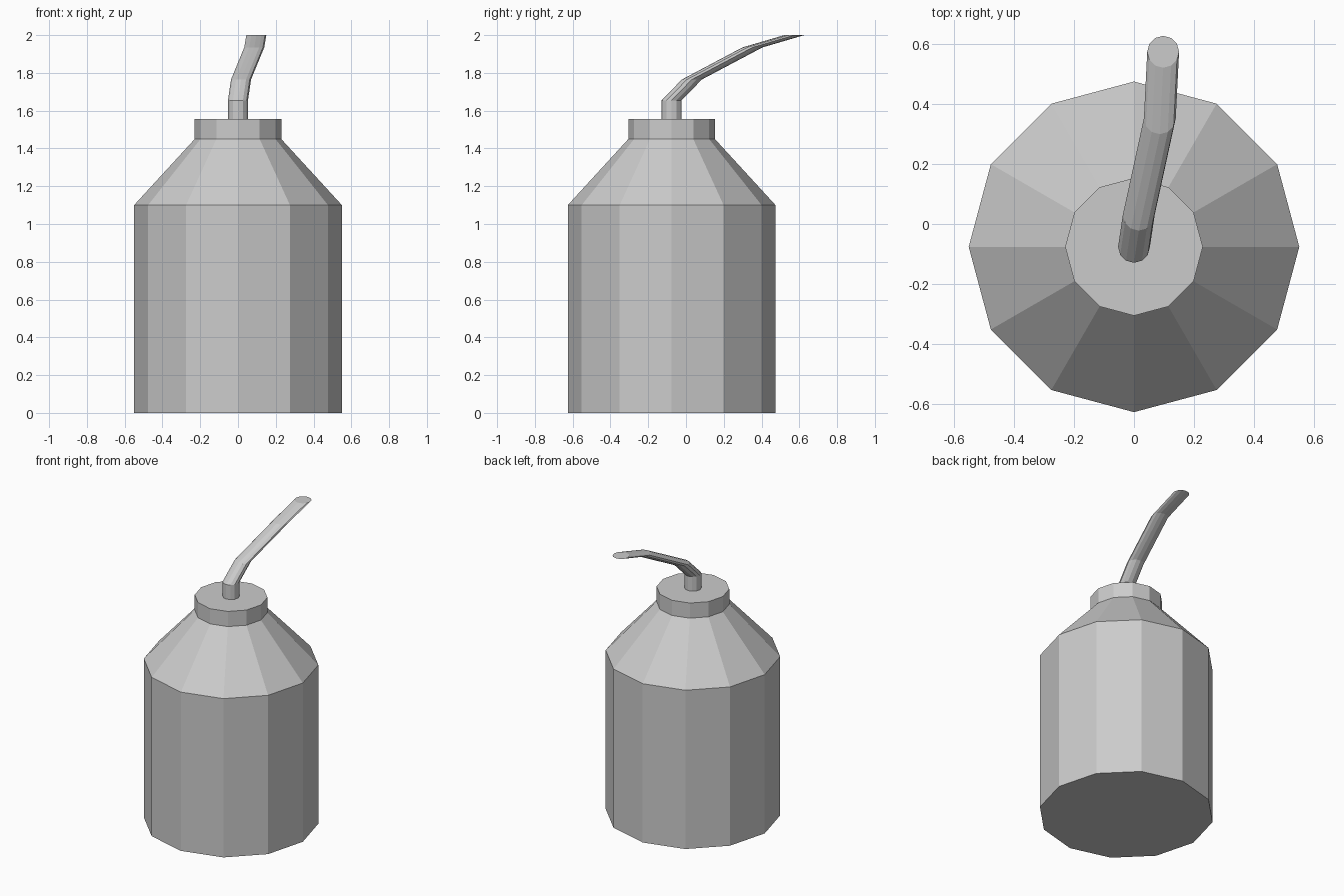
import bpy, bmesh
from math import cos, sin, tau

if "Cube" in bpy.data.objects:
    bpy.data.objects.remove(bpy.data.objects["Cube"])

SIDES = 12


def loft(name, rings):
    """Loft level rings given as (x, y, z, radius), capped at both ends."""
    bm = bmesh.new()
    loops = [[bm.verts.new((x + r * cos(tau * i / SIDES),
                            y + r * sin(tau * i / SIDES), z))
              for i in range(SIDES)] for x, y, z, r in rings]
    for low, high in zip(loops, loops[1:]):
        for i in range(SIDES):
            j = (i + 1) % SIDES
            bm.faces.new((low[i], low[j], high[j], high[i]))
    bm.faces.new(loops[0][::-1])
    bm.faces.new(loops[-1])
    bmesh.ops.recalc_face_normals(bm, faces=bm.faces)
    mesh = bpy.data.meshes.new(name)
    bm.to_mesh(mesh)
    bm.free()
    obj = bpy.data.objects.new(name, mesh)
    bpy.context.collection.objects.link(obj)
    return obj


Y = -0.076  # bottle axis

# Bottle with straight wall, sloped shoulder and collar
loft("bottle", [(0, Y, z, r) for z, r in
                [(0, 0.55), (1.1, 0.55), (1.45, 0.229), (1.555, 0.229)]])

# Bent spout: every cross-section stays level, so the tube shears flat
R = 0.053
loft("spout", [(0, Y, 1.553, R), (0, Y, 1.655, R), (0.016, 0.031, 1.765, R),
               (0.086, 0.352, 1.935, R), (0.097, 0.573, 2.0, R)])
